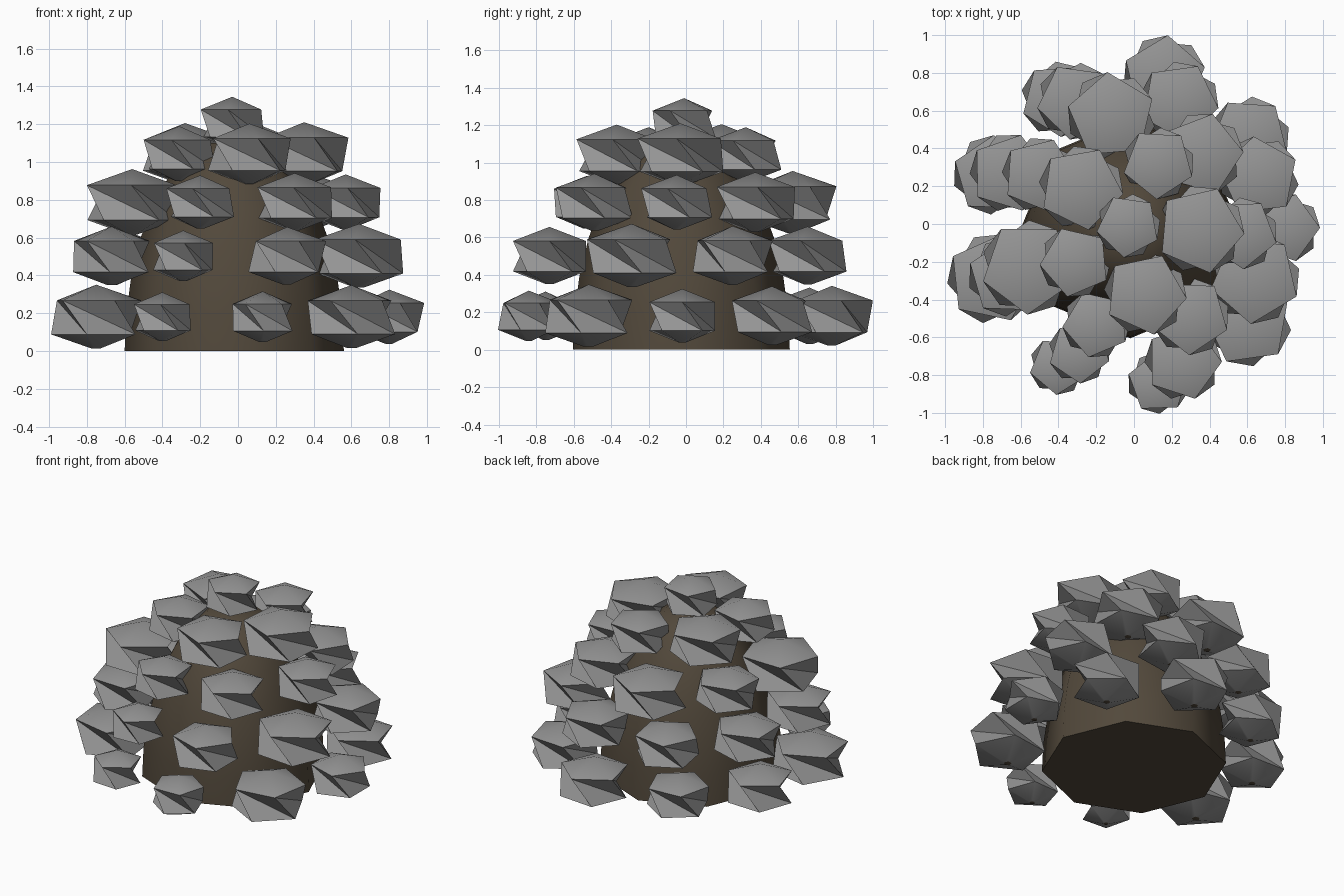
import bpy, bmesh, math
from math import sin, cos, radians, tau

if "Cube" in bpy.data.objects:
    bpy.data.objects.remove(bpy.data.objects["Cube"])


def material(name, rgb):
    m = bpy.data.materials.new(name)
    m.diffuse_color = (*rgb, 1)
    m.use_nodes = True
    m.node_tree.nodes["Principled BSDF"].inputs["Base Color"].default_value = m.diffuse_color
    return m


GREY = material("leaf grey", (0.30, 0.30, 0.30))
BROWN = material("bark brown", (0.085, 0.066, 0.044))


def finish(name, bm, mats):
    me = bpy.data.meshes.new(name)
    bmesh.ops.recalc_face_normals(bm, faces=bm.faces)
    bm.to_mesh(me)
    bm.free()
    ob = bpy.data.objects.new(name, me)
    bpy.context.collection.objects.link(ob)
    for m in mats:
        me.materials.append(m)
    bpy.ops.object.select_all(action='DESELECT')
    ob.select_set(True)
    bpy.context.view_layer.objects.active = ob
    bpy.ops.object.shade_smooth_by_angle(angle=radians(50 if name == "core" else 36))
    return ob


def ring(bm, x, y, z, r, n, a0):
    return [bm.verts.new((x + r * cos(a0 + tau * i / n), y + r * sin(a0 + tau * i / n), z))
            for i in range(n)]


# Twisted five-sided clump: two pentagon rings joined by inward-creased diagonals
def clump(bm, x, y, z, r, rot):
    h, a = 0.06 + 0.47 * r, radians(rot)
    top = bm.verts.new((x, y, z + h))
    up = ring(bm, x, y, z + 0.52 * h, r, 5, a)
    low = ring(bm, x, y, z - 0.52 * h, r, 5, a + tau / 10)
    tip = ring(bm, x, y, z - h * 0.95, 0.11 * r, 5, a + tau / 10)
    for i in range(5):
        j = (i + 1) % 5
        bm.faces.new((top, up[i], up[j]))
        bm.faces.new((up[j], up[i], low[j]))
        bm.faces.new((up[i], low[i], low[j]))
        bm.faces.new((low[j], low[i], tip[i], tip[j]))
    bm.faces.new(tip).material_index = 1


# Domed eight-sided core
bm = bmesh.new()
rows = []
for z in (0, 0.2, 0.4, 0.6, 0.75, 0.88, 1.0, 1.1):
    rows.append(ring(bm, -0.02, -0.025, z, 0.58 * math.sqrt(1 - (z / 1.15) ** 2), 8, 0))
for p, q in zip(rows, rows[1:]):
    for i in range(8):
        j = (i + 1) % 8
        bm.faces.new((p[i], p[j], q[j], q[i]))
bm.faces.new(rows[0])
bm.faces.new(rows[-1])
finish("core", bm, [BROWN])

# Clump tiers: height, then (x, y, radius, rotation)
tiers = [
    ("bottom_clumps", 0.178, [(.8, -.02, .185, 0), (.6, -.52, .235, 314), (.13, -.84, .165, 20),
                              (-.4, -.75, .155, 50), (-.75, -.29, .24, 150), (-.75, .26, .21, 160),
                              (-.4, .66, .2, 130), (.16, .78, .22, 85), (.61, .46, .215, 50)]),
    ("lower_clumps", 0.5, [(.66, .25, .215, 25), (.26, -.73, .205, 0), (-.29, -.68, .165, 200),
                           (.64, -.29, .24, 265), (.24, .65, .21, 62), (-.31, .65, .205, 118),
                           (-.66, .27, .21, 145), (-.67, -.28, .21, 160)]),
    ("middle_clumps", 0.785, [(-.56, -.23, .25, 125), (-.2, -.53, .18, 185), (.3, -.49, .205, 268),
                              (.57, -.05, .19, 345), (.36, .37, .22, 75), (-.12, .57, .235, 95),
                              (-.5, .26, .2, 140)]),
    ("upper_clumps", 1.04, [(.35, -.03, .235, -5), (.13, .32, .19, 195), (-.28, .19, .225, -8),
                            (-.31, -.2, .19, 185), (.06, -.37, .22, 138)]),
    ("top_clump", 1.205, [(-.03, -.01, .17, 190)]),
]
for name, z, items in tiers:
    bm = bmesh.new()
    for x, y, r, rot in items:
        clump(bm, x, y, z, r, rot)
    finish(name, bm, [GREY, BROWN])
